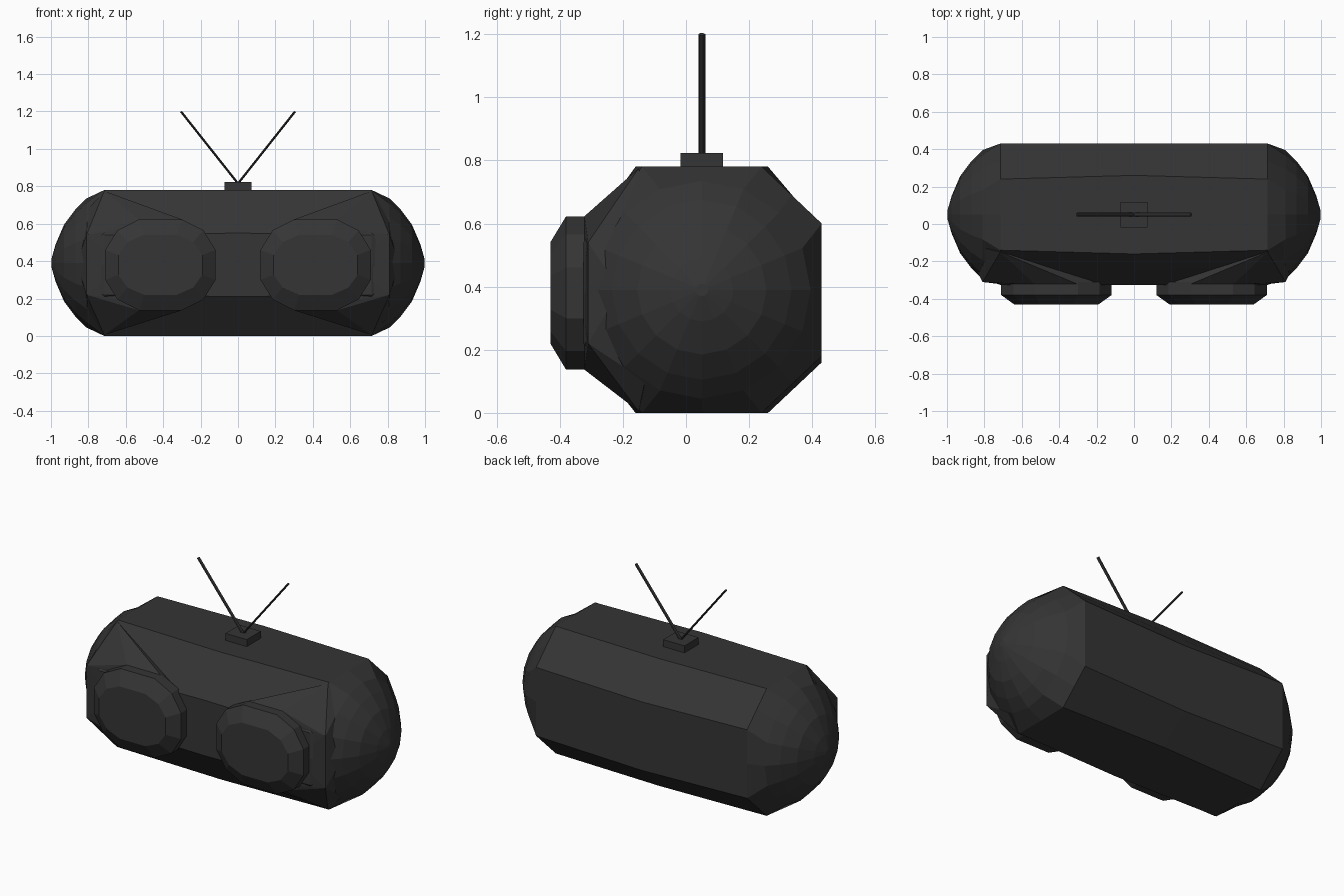
import bpy, bmesh
from math import cos, sin, tau
from mathutils import Vector

if "Cube" in bpy.data.objects:
    bpy.data.objects.remove(bpy.data.objects["Cube"])

dark = bpy.data.materials.new("dark_grey")
dark.diffuse_color = (0.035, 0.035, 0.035, 1)
dark.use_nodes = True
dark.node_tree.nodes["Principled BSDF"].inputs["Base Color"].default_value = dark.diffuse_color
CY, CZ = 0.05, 0.39


def finish(name, bm):
    bmesh.ops.recalc_face_normals(bm, faces=bm.faces)
    me = bpy.data.meshes.new(name)
    bm.to_mesh(me)
    bm.free()
    me.materials.append(dark)
    ob = bpy.data.objects.new(name, me)
    bpy.context.collection.objects.link(ob)
    return ob


def loft(name, rings):
    """Skin a list of equal-length rings and close both ends."""
    bm = bmesh.new()
    loops = [[bm.verts.new(p) for p in r] for r in rings]
    n = len(loops[0])
    for a, b in zip(loops, loops[1:]):
        for i in range(n):
            j = (i + 1) % n
            bm.faces.new((a[i], a[j], b[j], b[i]))
    bm.faces.new(loops[0])
    bm.faces.new(loops[-1])
    return finish(name, bm)


# Octagonal body section, corners and edge midpoints, starting at the back
def section(x, s):
    c = [(0.43, 0.60 - s), (0.24 + s, 0.78), (-0.14 - s, 0.78), (-0.325, 0.54 + s / 2),
         (-0.325, 0.22 - s / 2), (-0.14 - s, 0), (0.24 + s, 0), (0.43, 0.18 - s)]
    out = []
    for i in range(8):
        p, q = c[i - 1], c[i]
        out += [(x, (p[0] + q[0]) / 2, (p[1] + q[1]) / 2), (x, *q)]
    return out


def dome_ring(x, r):
    return [(x, CY + r * cos(tau * i / 16), CZ + r * sin(tau * i / 16)) for i in range(16)]


# Body with faceted domed ends
dome = [(0.81, 0.345), (0.87, 0.285), (0.93, 0.205), (0.975, 0.10), (0.998, 0.02)]
loft("body", [dome_ring(-x, r) for x, r in reversed(dome)]
     + [section(-0.715, 0), section(0, 0.02), section(0.715, 0)]
     + [dome_ring(x, r) for x, r in dome])


# Rounded octagonal speaker outline
def speaker_ring(side, y, rx, rz):
    q = [(1, 0.33), (0.78, 0.76), (0.39, 1)]
    pts = (q + [(-a, b) for a, b in reversed(q)]
           + [(-a, -b) for a, b in q] + [(a, -b) for a, b in reversed(q)])
    return [(side * 0.415 + a * rx, y, 0.38 + b * rz) for a, b in pts]


for side, tag in ((-1, "left"), (1, "right")):
    # Speaker: straight rim and tapered front
    loft("speaker_" + tag, [speaker_ring(side, -0.31, 0.295, 0.243),
                            speaker_ring(side, -0.38, 0.295, 0.243),
                            speaker_ring(side, -0.43, 0.225, 0.16)])
    # Fairing joining the speaker to the body
    bm = bmesh.new()
    pts = speaker_ring(side, -0.322, 0.295, 0.243)
    pts += [(side * x, y, z) for x, y, z in (
        (0.81, -0.31, 0.54), (0.81, -0.31, 0.22), (0.715, -0.15, 0.775), (0.715, -0.15, 0.005),
        (0.80, -0.13, 0.68), (0.80, -0.13, 0.10), (0.86, -0.21, 0.39), (0.5, 0.0, 0.39))]
    for p in pts:
        bm.verts.new(p)
    res = bmesh.ops.convex_hull(bm, input=bm.verts)
    loose = [v for v in bm.verts if not v.link_faces]
    bmesh.ops.delete(bm, geom=loose, context='VERTS')
    finish("fairing_" + tag, bm)
    # Antenna rod
    base, tip = Vector((0, CY, 0.815)), Vector((side * 0.305, CY, 1.2))
    d = (tip - base).normalized()
    u, v = Vector((0, 1, 0)), d.cross(Vector((0, 1, 0)))
    loft("antenna_" + tag, [[p + 0.006 * v * sin(tau * i / 8) + 0.011 * u * cos(tau * i / 8)
                             for i in range(8)] for p in (base, tip)])

# Antenna mount
loft("antenna_mount", [[(x, y, z) for x, y in
                        ((-0.072, -0.018), (0.072, -0.018), (0.072, 0.118), (-0.072, 0.118))]
                       for z in (0.77, 0.823)])
